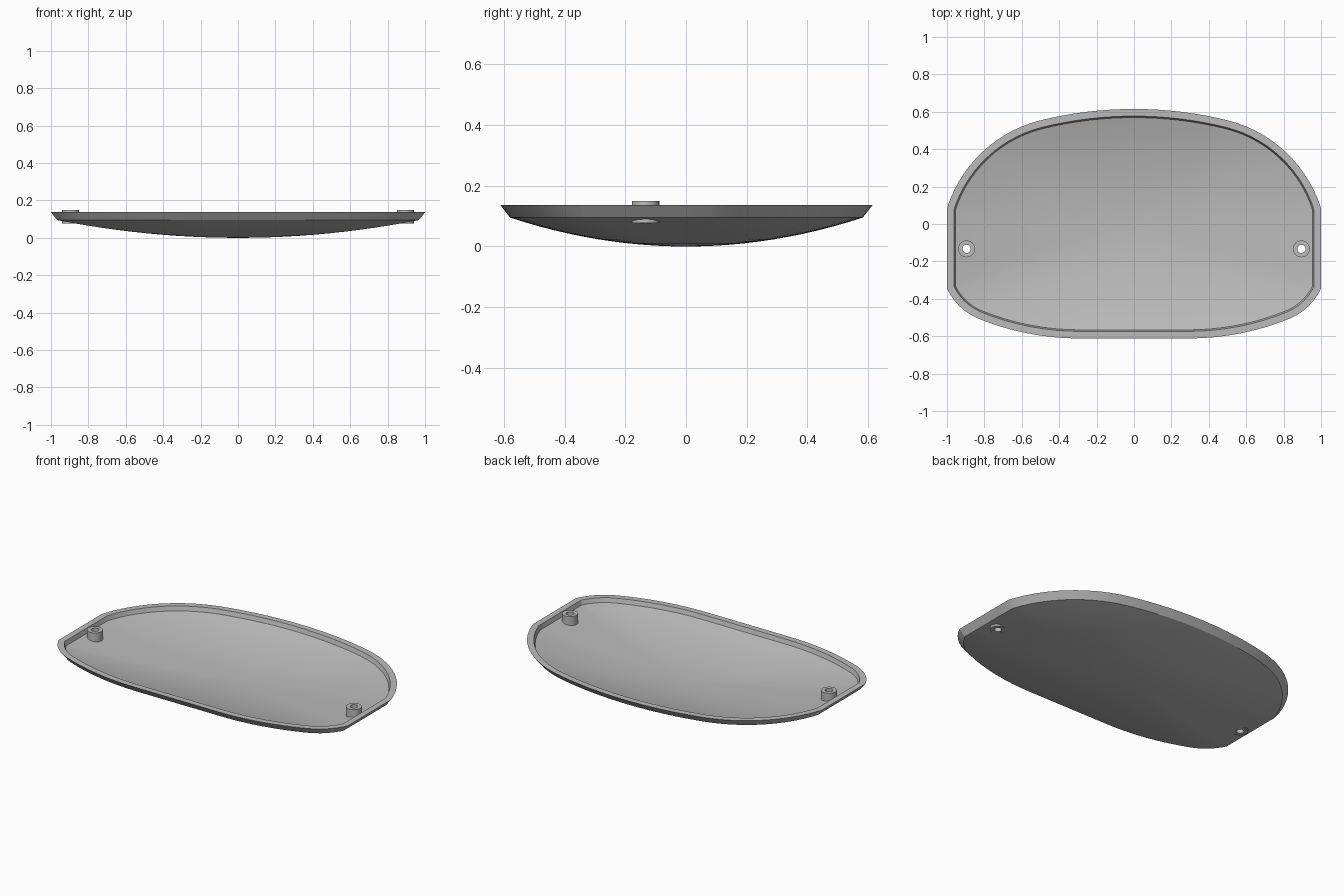
import bpy, bmesh, math
from mathutils import Vector

if "Cube" in bpy.data.objects:
    bpy.data.objects.remove(bpy.data.objects["Cube"])

grey = bpy.data.materials.new("plain grey")
grey.diffuse_color = (0.5, 0.5, 0.5, 1)
grey.use_nodes = True
grey.node_tree.nodes["Principled BSDF"].inputs["Base Color"].default_value = grey.diffuse_color


def make(name, bm, angle=30):
    bmesh.ops.recalc_face_normals(bm, faces=bm.faces)
    if bm.calc_volume(signed=True) < 0:
        bmesh.ops.reverse_faces(bm, faces=bm.faces)
    me = bpy.data.meshes.new(name)
    bm.to_mesh(me)
    bm.free()
    ob = bpy.data.objects.new(name, me)
    bpy.context.collection.objects.link(ob)
    me.materials.append(grey)
    bpy.ops.object.select_all(action='DESELECT')
    ob.select_set(True)
    bpy.context.view_layer.objects.active = ob
    bpy.ops.object.shade_smooth_by_angle(angle=math.radians(angle))
    return ob


def arc(a, b, sag, n):
    """Points of a circular arc from a to b (b left out), bulging to the left."""
    a, b = Vector(a), Vector(b)
    d = b - a
    c = d.length
    left = Vector((-d.y, d.x)) / c
    r = (c * c / 4 + sag * sag) / (2 * sag)
    centre = (a + b) / 2 + left * (sag - r)
    half = math.asin(c / 2 / r)
    out = []
    for i in range(n):
        t = -half + 2 * half * i / n
        out.append(centre + left * r * math.cos(t) + d / c * r * math.sin(t))
    return out


# Right half of the outline, clockwise from the back centre, then mirrored
right = arc((0, 0.615), (0.505, 0.553), 0.0156, 8)
right += arc((0.505, 0.553), (1, 0.085), 0.088, 14)
right += [Vector((1, 0.085 - 0.1075 * i)) for i in range(4)]
right += arc((1, -0.345), (0.835, -0.505), 0.021, 6)
right += arc((0.835, -0.505), (0.29, -0.612), 0.027, 8)
right += [Vector((0.29, -0.612)), Vector((0.145, -0.612)), Vector((0, -0.612))]
outline = right + [Vector((-p.x, p.y)) for p in reversed(right[1:-1])]


def inset(pts, dist):
    out = []
    for i, p in enumerate(pts):
        e1 = (p - pts[i - 1]).normalized()
        e2 = (pts[(i + 1) % len(pts)] - p).normalized()
        n1, n2 = Vector((-e1.y, e1.x)), Vector((-e2.y, e2.x))
        n = (n1 + n2).normalized()
        out.append(p - n * dist / n.dot(n1))
    return out


# Dished shell: outer dome, sloping wall, flat rim, inner wall, inner dome
STEPS = 12
base, lip, floor = inset(outline, 0.033), inset(outline, 0.038), inset(outline, 0.046)
radii = [i / STEPS for i in range(1, STEPS + 1)]
loops = [([p * r for p in base], 0.095 * r * r) for r in radii]
loops += [(outline, 0.137), (lip, 0.137)]
loops += [([p * r for p in floor], 0.022 + 0.088 * r * r) for r in reversed(radii)]

bm = bmesh.new()
rings = [[bm.verts.new((p.x, p.y, z)) for p in pts] for pts, z in loops]
n = len(outline)
for a, b in zip(rings, rings[1:]):
    for i in range(n):
        j = (i + 1) % n
        bm.faces.new((a[i], a[j], b[j], b[i]))
for ring, z in ((rings[0], 0), (rings[-1], 0.022)):
    mid = bm.verts.new((0, 0, z))
    for i in range(n):
        bm.faces.new((ring[i], ring[(i + 1) % n], mid))
shell = make("dished_shell", bm, 20)

SEG = 32
for side, label in ((-1, "left"), (1, "right")):
    x, y = side * 0.895, -0.133
    # Opening through the shell under the boss
    bpy.ops.mesh.primitive_cylinder_add(vertices=SEG, radius=0.033, depth=0.3, location=(x, y, 0.1))
    cutter = bpy.context.object
    cutter.name = label + "_hole_cutter"
    cutter.hide_render = True
    bpy.context.view_layer.objects.active = shell
    mod = shell.modifiers.new("hole", 'BOOLEAN')
    mod.object = cutter
    mod.operation = 'DIFFERENCE'
    mod.solver = 'EXACT'
    bpy.ops.object.modifier_apply(modifier=mod.name)
    bpy.data.objects.remove(cutter)

    # Tubular screw boss
    bm = bmesh.new()
    profile = ((0.022, 0.077), (0.045, 0.077), (0.045, 0.150), (0.022, 0.150))
    tube = [[bm.verts.new((x + r * math.cos(math.tau * i / SEG),
                           y + r * math.sin(math.tau * i / SEG), z))
             for i in range(SEG)] for r, z in profile]
    for k in range(4):
        a, b = tube[k], tube[(k + 1) % 4]
        for i in range(SEG):
            j = (i + 1) % SEG
            bm.faces.new((a[i], a[j], b[j], b[i]))
    make(label + "_screw_boss", bm)
